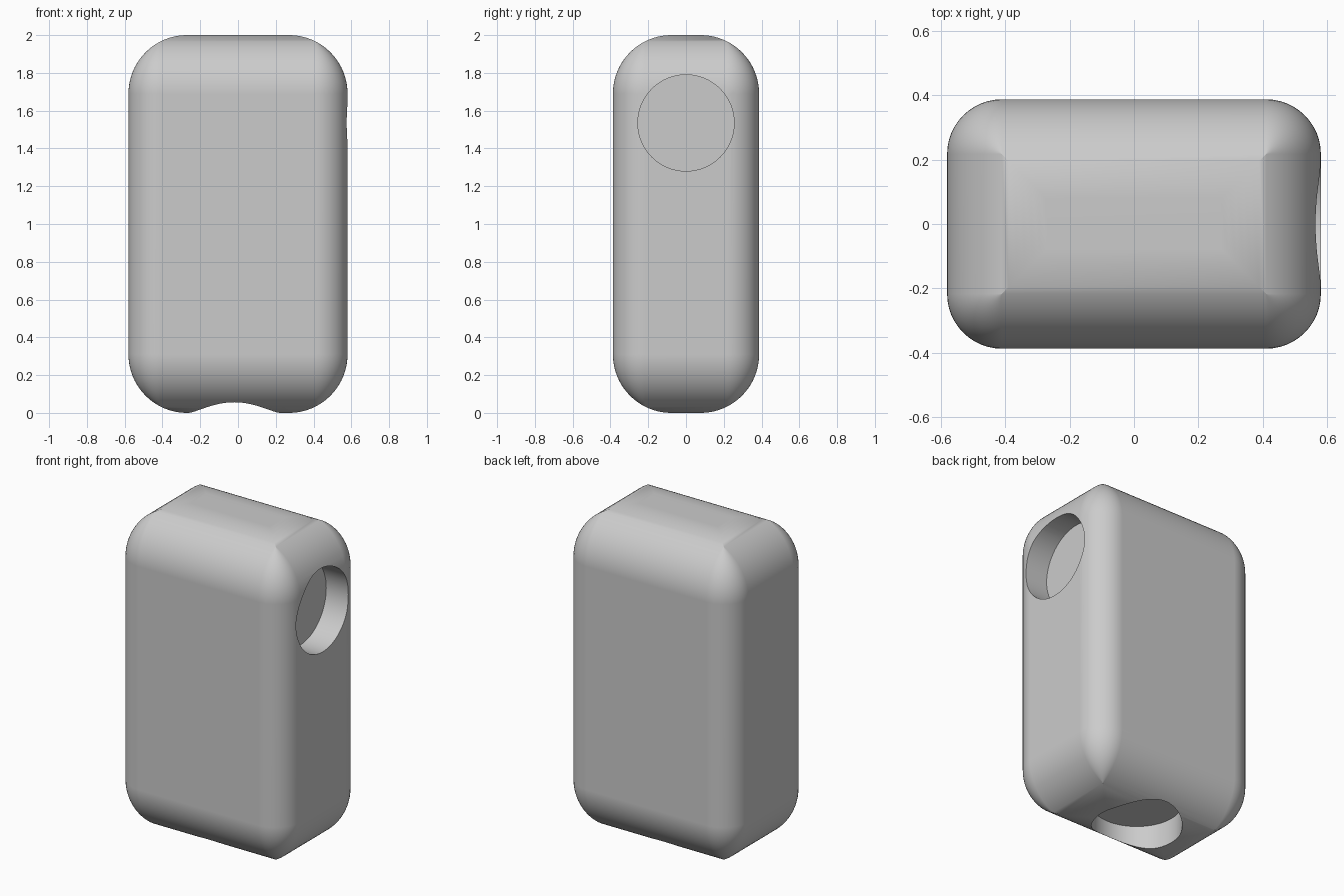
import bpy, bmesh, math
from mathutils import Matrix

if "Cube" in bpy.data.objects:
    bpy.data.objects.remove(bpy.data.objects["Cube"])

HX, HY, HEIGHT = 0.58, 0.387, 2.0   # half width, half depth, height
EDGE_R, CAP_R = 0.17, 0.31          # upright edge radius, top/bottom edge radius
HOLE_R, HOLE_DEPTH = 0.255, 0.155
ARC, CAP_STEPS = 12, 20

grey = bpy.data.materials.new("grey")
grey.diffuse_color = (0.6, 0.6, 0.6, 1)
grey.use_nodes = True
grey.node_tree.nodes["Principled BSDF"].inputs["Base Color"].default_value = grey.diffuse_color


def outline(inset):
    """Rounded rectangle shrunk inward; its corners become square once the radius runs out."""
    r = max(EDGE_R - inset, 0.0)
    cx, cy = HX - inset - r, HY - inset - r
    pts = []
    for k, (sx, sy) in enumerate([(1, 1), (-1, 1), (-1, -1), (1, -1)]):
        for i in range(ARC + 1):
            a = math.pi / 2 * (k + i / ARC)
            pts.append((sx * cx + r * math.cos(a), sy * cy + r * math.sin(a)))
    return pts


def new_object(name, bm):
    mesh = bpy.data.meshes.new(name)
    bm.to_mesh(mesh)
    bm.free()
    mesh.materials.append(grey)
    obj = bpy.data.objects.new(name, mesh)
    bpy.context.collection.objects.link(obj)
    return obj


# Body: stacked outlines that follow a quarter circle at the bottom and the top
layers = []
for i in range(CAP_STEPS + 1):
    a = math.pi / 2 * i / CAP_STEPS
    layers.append((CAP_R * (1 - math.cos(a)), CAP_R * (1 - math.sin(a))))
layers = [(z, d) for z, d in layers]
layers += [(HEIGHT - z, d) for z, d in reversed(layers)]

bm = bmesh.new()
rings = [[bm.verts.new((x, y, z)) for x, y in outline(d)] for z, d in layers]
n = len(rings[0])
for low, high in zip(rings, rings[1:]):
    for i in range(n):
        j = (i + 1) % n
        bm.faces.new((low[i], low[j], high[j], high[i]))
bm.faces.new(list(reversed(rings[0])))
bm.faces.new(rings[-1])
bmesh.ops.remove_doubles(bm, verts=bm.verts[:], dist=1e-5)
bmesh.ops.recalc_face_normals(bm, faces=bm.faces[:])
body = new_object("body", bm)


# Round blind holes: one in the right side, one in the underside
def cut_hole(name, matrix):
    bm = bmesh.new()
    bmesh.ops.create_cone(bm, cap_ends=True, segments=64, radius1=HOLE_R,
                          radius2=HOLE_R, depth=2 * HOLE_DEPTH, matrix=matrix)
    cutter = new_object(name, bm)
    cutter.hide_render = True
    mod = body.modifiers.new(name, 'BOOLEAN')
    mod.operation = 'DIFFERENCE'
    mod.solver = 'EXACT'
    mod.object = cutter
    bpy.context.view_layer.objects.active = body
    bpy.ops.object.modifier_apply(modifier=mod.name)
    bpy.data.objects.remove(cutter)


cut_hole("side_hole_cutter", Matrix.Translation((HX, 0, 1.535)) @ Matrix.Rotation(math.pi / 2, 4, 'Y'))
cut_hole("bottom_hole_cutter", Matrix.Translation((-0.02, 0, 0)))

# Smooth shading with crisp hole rims and clean flat sides
bpy.ops.object.select_all(action='DESELECT')
body.select_set(True)
bpy.context.view_layer.objects.active = body
bpy.ops.object.shade_smooth_by_angle(angle=math.radians(40))
weighted = body.modifiers.new("even_normals", 'WEIGHTED_NORMAL')
weighted.keep_sharp = True
